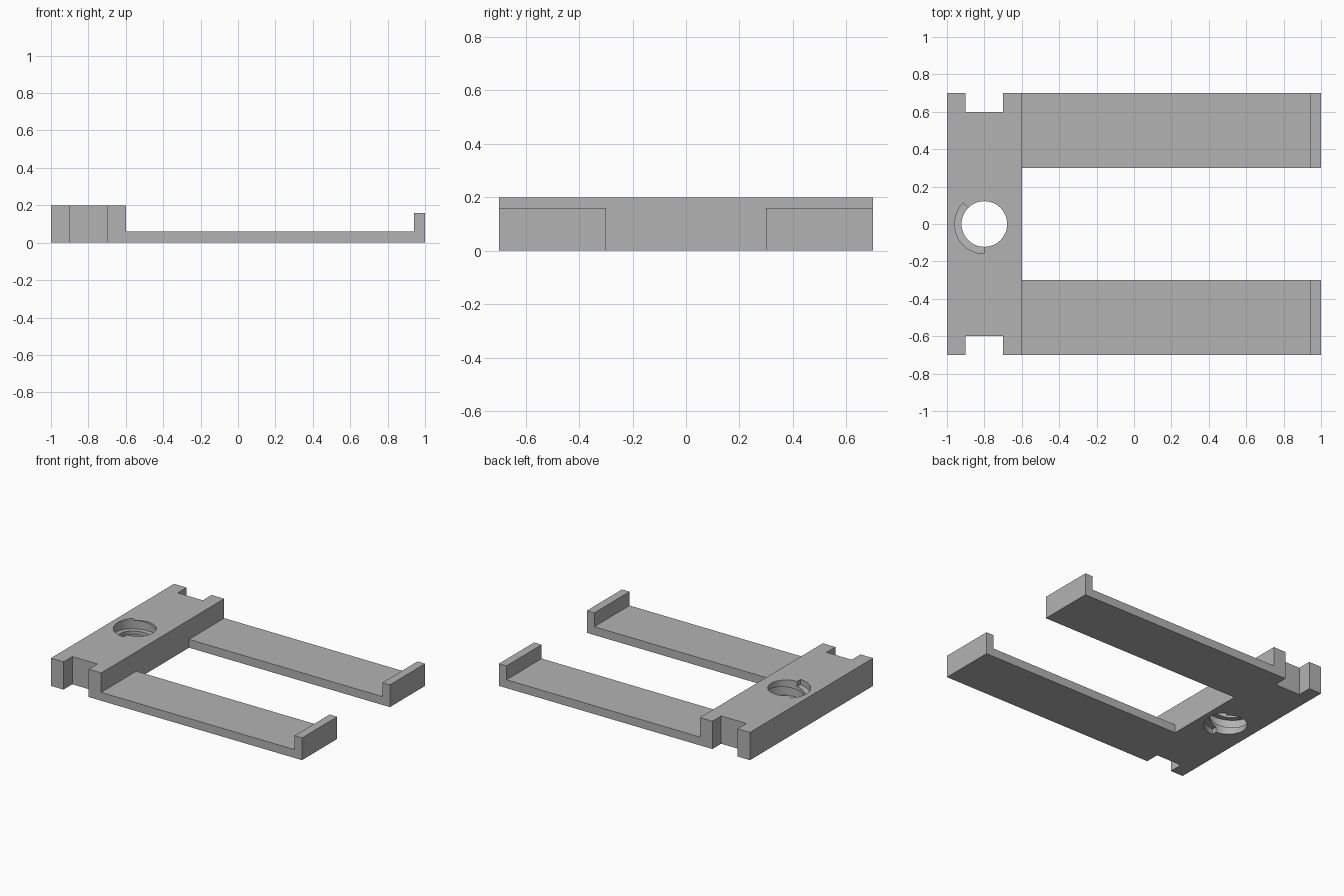
import bpy, bmesh, math
from mathutils import Vector

if "Cube" in bpy.data.objects:
    bpy.data.objects.remove(bpy.data.objects["Cube"], do_unlink=True)

grey = bpy.data.materials.new("plain grey")
grey.use_nodes = True
colour = (0.45, 0.45, 0.45, 1)
grey.diffuse_color = colour
grey.node_tree.nodes["Principled BSDF"].inputs["Base Color"].default_value = colour

HOLE_X, HEIGHT = -0.8, 0.2
HOLE_R, GROOVE_R = 0.122, 0.159


def finish(name, bm):
    bmesh.ops.recalc_face_normals(bm, faces=bm.faces)
    mesh = bpy.data.meshes.new(name)
    bm.to_mesh(mesh)
    bm.free()
    mesh.materials.append(grey)
    obj = bpy.data.objects.new(name, mesh)
    bpy.context.collection.objects.link(obj)
    return obj


def extrude(name, points, direction):
    bm = bmesh.new()
    face = bm.faces.new([bm.verts.new(p) for p in points])
    new = bmesh.ops.extrude_face_region(bm, geom=[face])["geom"]
    verts = [v for v in new if isinstance(v, bmesh.types.BMVert)]
    bmesh.ops.translate(bm, verts=verts, vec=Vector(direction))
    return finish(name, bm)


def combine(target, other, operation):
    mod = target.modifiers.new(operation, 'BOOLEAN')
    mod.operation, mod.solver, mod.object = operation, 'EXACT', other
    bpy.context.view_layer.objects.active = target
    bpy.ops.object.modifier_apply(modifier=mod.name)
    bpy.data.objects.remove(other, do_unlink=True)


def thread_cutter(turns, pitch, half_height, steps=48):
    # Square-section spiral with flat ends, rising counter-clockwise
    bm = bmesh.new()
    rings = []
    for i in range(turns * steps + 1):
        angle = 2 * math.pi * i / steps - math.pi / 2
        z = pitch * i / steps
        rings.append([bm.verts.new((HOLE_X + r * math.cos(angle), r * math.sin(angle), z + dz))
                      for r, dz in ((0.1, -half_height), (GROOVE_R, -half_height),
                                    (GROOVE_R, half_height), (0.1, half_height))])
    for a, b in zip(rings, rings[1:]):
        for k in range(4):
            n = (k + 1) % 4
            bm.faces.new((a[k], a[n], b[n], b[k]))
    bm.faces.new(rings[0])
    bm.faces.new(rings[-1])
    return finish("thread_cutter", bm)


# Crossbar with a notch at each end
half = [(-0.6, 0.7), (-0.7, 0.7), (-0.7, 0.6), (-0.9, 0.6), (-0.9, 0.7), (-1, 0.7)]
outline = half + [(x, -y) for x, y in reversed(half)]
frame = extrude("notched_frame", [(x, y, 0) for x, y in outline], (0, 0, HEIGHT))

# Two flat arms with upturned lips
arm = [(-0.6, 0), (1, 0), (1, 0.16), (0.94, 0.16), (0.94, 0.06), (-0.6, 0.06)]
for side in (-1, 1):
    combine(frame, extrude("arm", [(x, side * 0.3, z) for x, z in arm],
                           (0, side * 0.4, 0)), 'UNION')

# Threaded through hole
circle = [(HOLE_X + HOLE_R * math.cos(math.tau * i / 48),
           HOLE_R * math.sin(math.tau * i / 48), -0.1) for i in range(48)]
combine(frame, extrude("bore_cutter", circle, (0, 0, 0.4)), 'DIFFERENCE')
combine(frame, thread_cutter(2, HEIGHT / 2, 0.0375), 'DIFFERENCE')

bpy.ops.object.select_all(action='DESELECT')
frame.select_set(True)
bpy.context.view_layer.objects.active = frame
bpy.ops.object.shade_smooth_by_angle(angle=math.radians(25))
